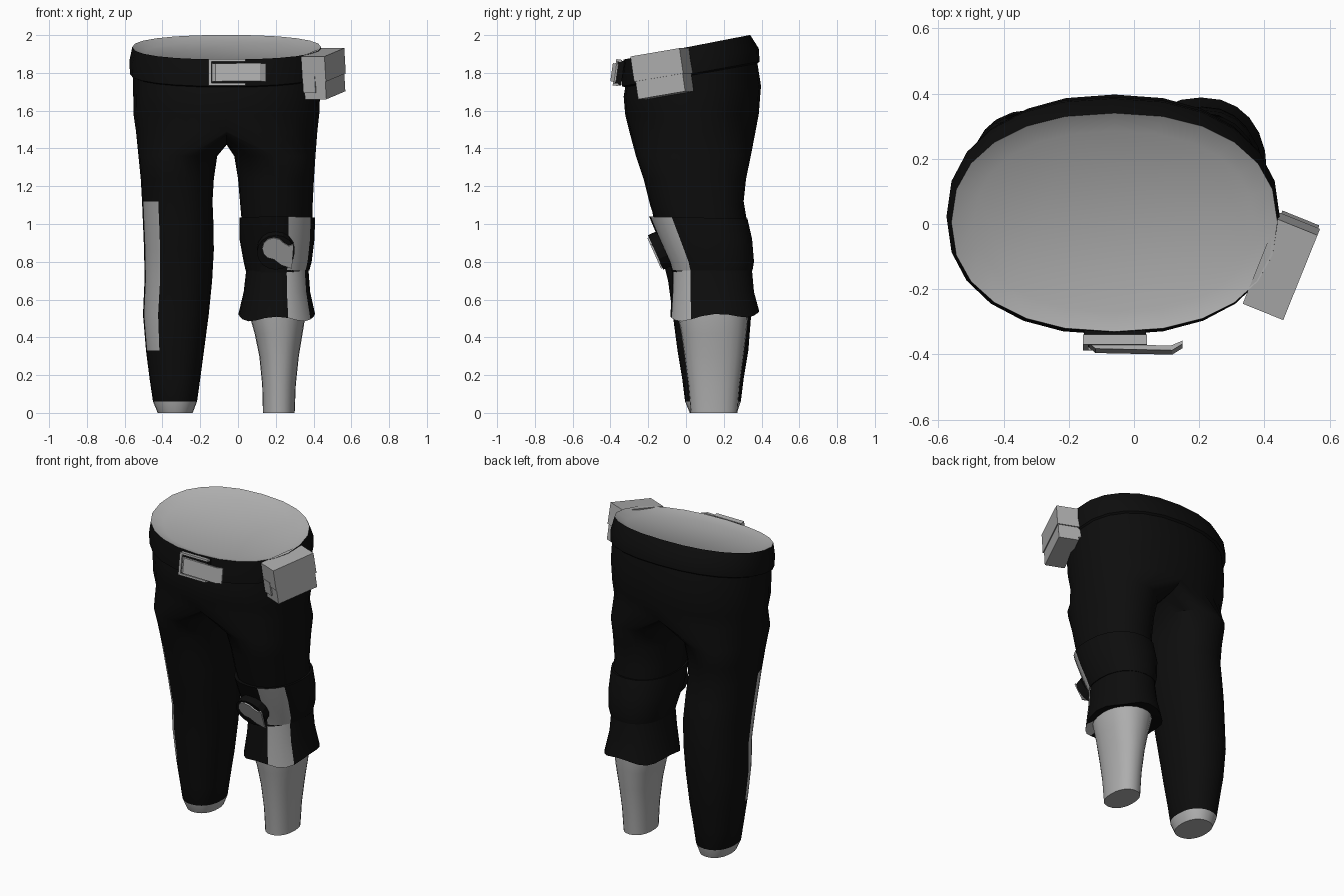
import bpy, bmesh, math
from mathutils import Vector, Matrix

cube = bpy.data.objects.get("Cube")
if cube:
    bpy.data.objects.remove(cube)

N = 24
BLACK, GREY = 0, 1


def make_material(name, value):
    mat = bpy.data.materials.new(name)
    mat.use_nodes = True
    color = (value, value, value, 1)
    mat.diffuse_color = color
    mat.node_tree.nodes["Principled BSDF"].inputs["Base Color"].default_value = color
    return mat


MATERIALS = [make_material("black cloth", 0.004), make_material("plain grey", 0.42)]


def ring(z, x0, x1, y0, y1, tilt=0, wave=0, power=2.25):
    """Rounded-oval loop of points filling the given x and y range."""
    pts = []
    for k in range(N):
        a = math.tau * k / N
        c, s = math.cos(a), math.sin(a)
        u = math.copysign(abs(c) ** (2 / power), c)
        v = math.copysign(abs(s) ** (2 / power), s)
        y = (y0 + y1) / 2 + v * (y1 - y0) / 2
        x = (x0 + x1) / 2 + u * (x1 - x0) / 2
        pts.append(Vector((x, y, z + tilt * y + wave * math.cos(4 * a))))
    return pts


def add_ring(bm, *args, **kw):
    return [bm.verts.new(p) for p in ring(*args, **kw)]


def bridge(bm, a, b, mat=BLACK, panel=()):
    """Join two loops; columns listed in panel become grey."""
    for k in range(N):
        j = (k + 1) % N
        f = bm.faces.new((a[k], a[j], b[j], b[k]))
        f.material_index = GREY if k in panel else mat


def finish(name, bm, smooth=True):
    bmesh.ops.recalc_face_normals(bm, faces=bm.faces)
    mesh = bpy.data.meshes.new(name)
    bm.to_mesh(mesh)
    bm.free()
    for m in MATERIALS:
        mesh.materials.append(m)
    obj = bpy.data.objects.new(name, mesh)
    bpy.context.collection.objects.link(obj)
    if smooth:
        bpy.ops.object.select_all(action="DESELECT")
        obj.select_set(True)
        bpy.context.view_layer.objects.active = obj
        bpy.ops.object.shade_smooth_by_angle(angle=math.radians(38))
    return obj


def box(name, size, matrix, mat, bevel=0.0):
    bm = bmesh.new()
    bmesh.ops.create_cube(bm, size=1, matrix=matrix @ Matrix.Diagonal((*size, 1)))
    if bevel:
        bmesh.ops.bevel(bm, geom=bm.edges[:], offset=bevel, segments=1, affect="EDGES")
    for f in bm.faces:
        f.material_index = mat
    return finish(name, bm, smooth=False)


def prism(name, outline, depth, matrix, mat):
    """Extrude an outline along local z."""
    bm = bmesh.new()
    face = bm.faces.new([bm.verts.new((x, y, 0)) for x, y in outline])
    out = bmesh.ops.extrude_face_region(bm, geom=[face])
    top = [v for v in out["geom"] if isinstance(v, bmesh.types.BMVert)]
    bmesh.ops.translate(bm, verts=top, vec=(0, 0, depth))
    bm.transform(matrix)
    for f in bm.faces:
        f.material_index = mat
    return finish(name, bm, smooth=False)


# Hips, crotch and both legs as one skin
bm = bmesh.new()
floor = add_ring(bm, 1.905, -.49, .37, -.27, .285, tilt=.194)
bm.faces.new(floor).material_index = GREY
loop = add_ring(bm, 1.935, -.56, .44, -.33, .34, tilt=.194)
bridge(bm, floor, loop, GREY)
for args, tilt in [((1.86, -.575, .447, -.34, .385), .18),
                   ((1.79, -.572, .445, -.34, .39), .18),
                   ((1.782, -.555, .435, -.322, .378), .18),
                   ((1.70, -.555, .435, -.33, .397), .08),
                   ((1.58, -.553, .43, -.322, .385), 0),
                   ((1.49, -.54, .42, -.30, .368), 0)]:
    nxt = add_ring(bm, *args, tilt=tilt)
    bridge(bm, loop, nxt)
    loop = nxt

# Crotch seam shared by the two legs, keyed by column
front, back = loop[18].co, loop[6].co
seam = {}
for k in range(-5, 6):
    s = math.sin(math.tau * k / N)
    p = front.lerp(back, (s + 1) / 2)
    seam[k] = bm.verts.new((-.06, p.y, 1.42 + .07 * abs(s) ** 3))
right_top = [loop[k] if 6 <= k <= 18 else seam[k if k < 6 else k - N] for k in range(N)]
left_top = [seam[12 - k] if 7 <= k <= 17 else loop[k] for k in range(N)]

right_leg = [(1.36, -.527, -.11, -.265, .343), (1.24, -.515, -.128, -.225, .318),
             (1.12, -.508, -.135, -.19, .305), (1.0, -.503, -.13, -.165, .325),
             (.86, -.497, -.128, -.135, .345), (.70, -.495, -.137, -.095, .35),
             (.52, -.503, -.155, -.07, .345), (.33, -.487, -.18, -.045, .33),
             (.18, -.468, -.20, -.02, .305), (.06, -.45, -.217, -.005, .29),
             (0, -.425, -.24, .02, .27)]
left_leg = [(1.36, .41, -.02, -.265, .343), (1.24, .402, 0, -.225, .318),
            (1.1, .395, .012, -.19, .302), (.9, .39, .03, -.12, .33),
            (.7, .36, .055, -.06, .33), (.52, .358, .06, -.045, .33),
            (.42, .342, .088, -.025, .32), (.3, .322, .113, -.008, .305),
            (.15, .306, .128, .012, .285), (0, .30, .132, .025, .272)]


def grow_leg(top, rows, grey_below, strip=(), strip_range=(0, 0)):
    cur = top
    for z, xa, xb, y0, y1 in rows:
        nxt = add_ring(bm, z, min(xa, xb), max(xa, xb), y0, y1)
        panel = strip if strip_range[0] <= z < strip_range[1] else ()
        bridge(bm, cur, nxt, GREY if z < grey_below else BLACK, panel)
        cur = nxt
    bm.faces.new(cur).material_index = GREY


grow_leg(right_top, right_leg, .05, range(13, 16), (.33, 1.1))
grow_leg(left_top, left_leg, .6)
finish("trousers", bm)


def sleeve(name, rows, panel):
    """Closed band around the leg: rows run outside, then back to the first."""
    b = bmesh.new()
    loops = [add_ring(b, *r[:5], tilt=r[5], wave=r[6]) for r in rows]
    for i, lp in enumerate(loops):
        bridge(b, lp, loops[(i + 1) % len(loops)], BLACK, panel if i < len(rows) - 2 else ())
    return finish(name, b)


# Knee guard band and flared cuff, each with a grey front panel
PANEL = range(19, 22)
sleeve("knee_guard", [(1.035, .008, .408, -.195, .325, -.02, 0),
                      (.92, .008, .405, -.145, .35, 0, 0),
                      (.80, .03, .39, -.09, .36, 0, 0),
                      (.755, .04, .378, -.075, .352, 0, 0),
                      (.755, .08, .34, -.04, .31, 0, 0),
                      (1.03, .04, .37, -.15, .28, -.02, 0)], PANEL)
sleeve("trouser_cuff", [(.77, .045, .372, -.072, .348, 0, 0),
                        (.64, .03, .382, -.075, .36, 0, 0),
                        (.50, .002, .408, -.083, .388, .06, .014),
                        (.53, .07, .35, -.04, .32, 0, 0),
                        (.76, .08, .34, -.03, .31, 0, 0)], PANEL)

# Knee cap disc and its hooked grey plate, leaning with the knee
lean = Matrix.Translation((.2, -.115, .87)) @ Matrix.Rotation(math.radians(114), 4, "X")
disc = [(.1 * math.cos(math.tau * i / 16), .1 * math.sin(math.tau * i / 16)) for i in range(16)]
prism("knee_cap", disc, .05, lean, BLACK)
hook = [(-.01 + .062 * math.cos(math.radians(a)), .025 + .062 * math.sin(math.radians(a)))
        for a in range(30, 271, 30)]
hook += [(.03, -.07), (.085, -.09), (.095, .05), (.07, .04)]
prism("knee_plate", hook, .009, lean @ Matrix.Translation((0, 0, .05)), GREY)

# Belt buckle: black backing, grey frame bars and a tongue with a bent tip
buckle = Matrix.Translation((-.058, -.352, 1.80)) @ Matrix.Rotation(math.radians(-8), 4, "X")
box("buckle_backing", (.19, .036, .13), buckle, BLACK)
for side, z in (("top", .064), ("bottom", -.064)):
    box("buckle_bar_" + side, (.195, .03, .012), buckle @ Matrix.Translation((0, -.012, z)), GREY)
box("buckle_bar_right", (.016, .03, .14), buckle @ Matrix.Translation((-.09, -.012, 0)), GREY)
tongue = [(-.08, -.02), (-.06, -.037), (.175, -.042), (.207, -.022), (.207, -.012),
          (.17, -.028), (-.06, -.02)]
prism("buckle_tongue", tongue, .096, buckle @ Matrix.Translation((0, 0, -.05)), GREY)

# Belt pouch: body, overhanging lid, strap and hanger
pouch = (Matrix.Translation((.455, -.122, 1.79)) @ Matrix.Rotation(math.radians(-22), 4, "Z")
         @ Matrix.Rotation(math.radians(9), 4, "X"))
box("pouch_body", (.122, .272, .12), pouch @ Matrix.Translation((0, 0, -.05)), GREY)
box("pouch_lid", (.134, .284, .135), pouch @ Matrix.Translation((0, 0, .053)), GREY)
box("pouch_side_flap", (.07, .008, .09), pouch @ Matrix.Translation((-.03, -.14, -.03)), GREY)
box("pouch_hanger", (.05, .2, .16), pouch @ Matrix.Translation((-.075, .03, 0)), GREY)
